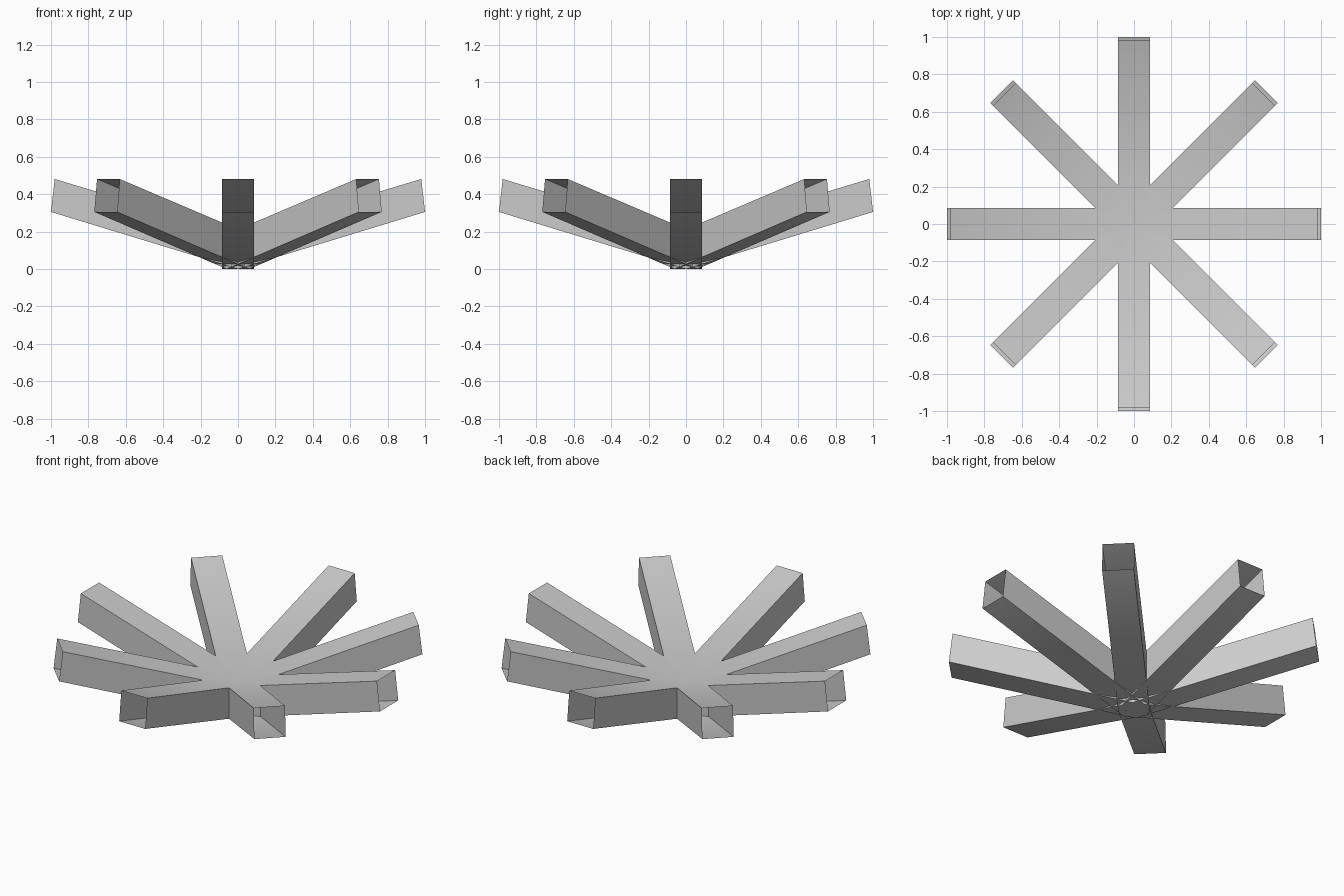
import bpy, bmesh, math
from mathutils import Matrix

cube = bpy.data.objects.get("Cube")
if cube:
    bpy.data.objects.remove(cube, do_unlink=True)

# Single plain grey
grey = bpy.data.materials.new("plain_grey")
grey.use_nodes = True
colour = (0.6, 0.6, 0.6, 1)
grey.diffuse_color = colour
grey.node_tree.nodes["Principled BSDF"].inputs["Base Color"].default_value = colour

HALF_WIDTH = 0.086
TIP_BOTTOM, TIP_TOP = (1.0, 0.305), (0.98, 0.481)
MID_BOTTOM, MID_TOP = (0.0, 0.0), (0.0, 0.186)


def section(bm, side, bottom, top):
    """Rectangular ring of four corners across the tube."""
    (rb, zb), (rt, zt) = bottom, top
    w = HALF_WIDTH
    corners = ((rb, -w, zb), (rb, w, zb), (rt, w, zt), (rt, -w, zt))
    return [bm.verts.new((side * r, y, z)) for r, y, z in corners]


def bent_tube(name, angle):
    """Open-ended square tube, bent upward on both sides of the centre."""
    bm = bmesh.new()
    rings = [section(bm, -1, TIP_BOTTOM, TIP_TOP),
             section(bm, 1, MID_BOTTOM, MID_TOP),
             section(bm, 1, TIP_BOTTOM, TIP_TOP)]
    for a, b in zip(rings, rings[1:]):
        for i in range(4):
            j = (i + 1) % 4
            bm.faces.new((a[i], a[j], b[j], b[i]))
    # Wind every wall outward from the tube's own axis
    bm.normal_update()
    floor = bm.faces[:][0]
    if floor.normal.z > 0:
        bmesh.ops.reverse_faces(bm, faces=bm.faces[:])
    bm.transform(Matrix.Rotation(angle, 4, 'Z'))
    mesh = bpy.data.meshes.new(name)
    bm.to_mesh(mesh)
    bm.free()
    mesh.materials.append(grey)
    obj = bpy.data.objects.new(name, mesh)
    bpy.context.collection.objects.link(obj)
    return obj


# Four crossing tubes make eight raised arms
tubes = [bent_tube(f"arm_pair_{n + 1}", n * math.pi / 4) for n in range(4)]

# Smooth over the centre bend, crisp along the tube corners
bpy.ops.object.select_all(action='DESELECT')
for tube in tubes:
    tube.select_set(True)
bpy.context.view_layer.objects.active = tubes[0]
bpy.ops.object.shade_smooth_by_angle(angle=math.radians(45))
